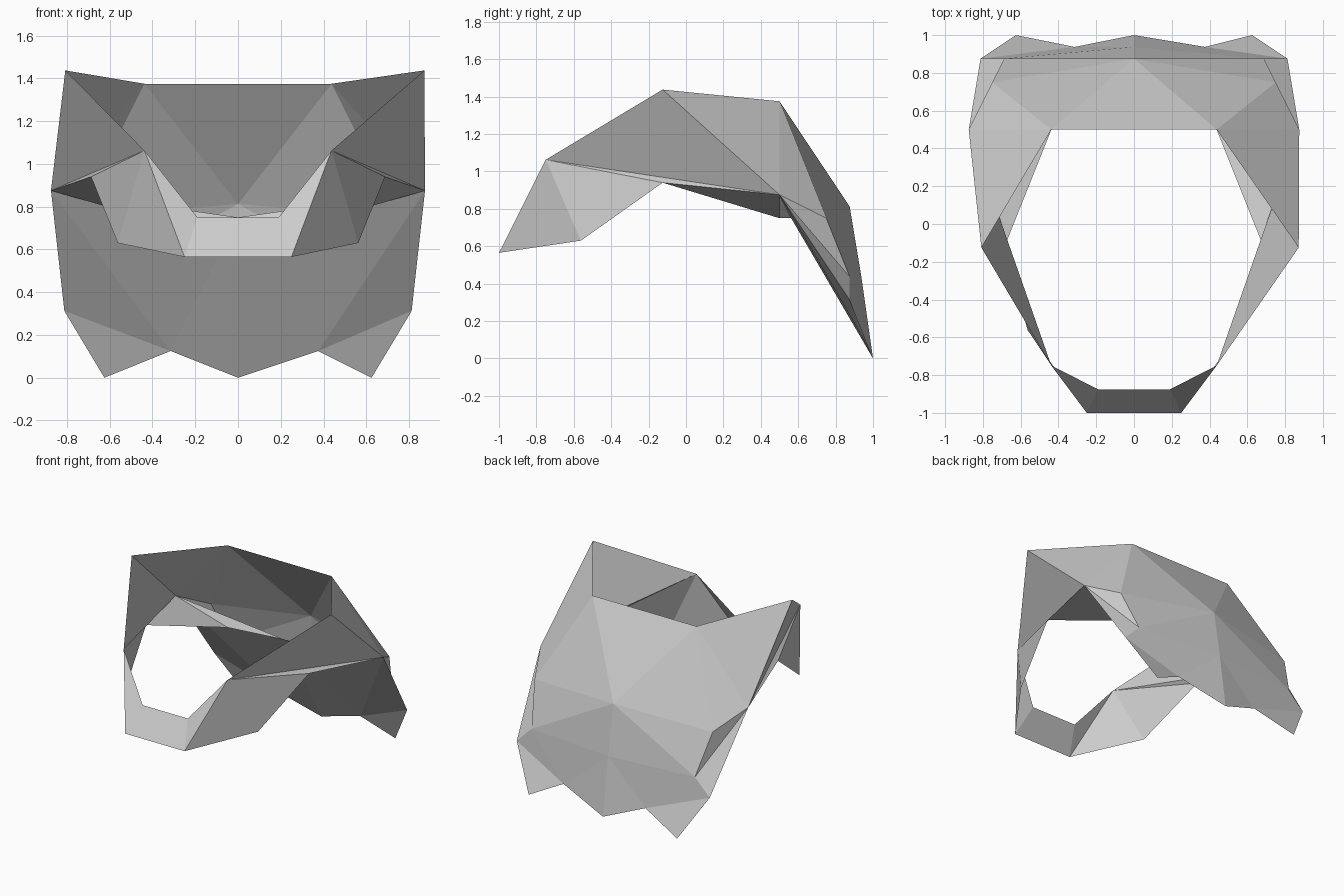
import bpy
import bmesh
from mathutils import Vector

cube = bpy.data.objects.get("Cube")
if cube:
    bpy.data.objects.remove(cube, do_unlink=True)

# One plain grey for the whole shell
GREY = (0.6, 0.6, 0.6, 1.0)
grey = bpy.data.materials.new("plain_grey")
grey.use_nodes = True
grey.diffuse_color = GREY
grey.node_tree.nodes["Principled BSDF"].inputs["Base Color"].default_value = GREY

# Corner points of the left (+x) half
half = {
    "band_low": (0.25, -1, 0.565),
    "band_top": (0.19, -0.875, 0.75),
    "cheek_top": (0.4375, -0.75, 1.0625),
    "cheek_low": (0.5625, -0.5625, 0.63),
    "cheek_back": (0.6875, -0.125, 0.94),
    "peak": (0.84, -0.125, 1.4375),
    "rim": (0.4375, 0.5, 1.375),
    "side": (0.875, 0.5, 0.875),
    "ledge": (0.4375, 0.5, 0.75),
    "shoulder": (0.75, 0.75, 0.75),
    "hip": (0.6875, 0.875, 0.4375),
    "flare": (0.8125, 0.875, 0.3125),
    "tip": (0.625, 1, 0),
    "notch": (0.345, 0.9375, 0.095),
}
# Corner points on the centre line
middle = {
    "spine_top": (0, 0.875, 0.8125),
    "spine_low": (0, 0.9375, 0.4375),
    "spine_tip": (0, 1, 0),
    "lining_top": (0, 0.5625, 0.75),
}
# The two halves differ slightly at the peak and the notch
skew = {
    "peak": Vector((0.032, 0, 0)),
    "notch": Vector((0.03, 0, 0.03)),
}


def corner(name, side):
    if name in middle:
        return Vector(middle[name])
    x, y, z = half[name]
    return Vector((x * side, y, z)) + skew.get(name, Vector())


def build(name, panels, bridges=()):
    """Mirror the panels to both sides; bridges join a pair across the middle."""
    bm = bmesh.new()
    made = {}

    def vert(point, side):
        key = (point, 0 if point in middle else side)
        if key not in made:
            made[key] = bm.verts.new(corner(point, side))
        return made[key]

    for panel in panels:
        for side in (1, -1):
            names = panel.split()[::side]
            bm.faces.new([vert(p, side) for p in names])
    for first, second in bridges:
        loop = [vert(first, 1), vert(first, -1)]
        if second in middle:
            loop.append(vert(second, 1))
        else:
            loop += [vert(second, -1), vert(second, 1)]
        bm.faces.new(loop)
    mesh = bpy.data.meshes.new(name)
    bm.to_mesh(mesh)
    bm.free()
    mesh.materials.append(grey)
    obj = bpy.data.objects.new(name, mesh)
    bpy.context.collection.objects.link(obj)
    return obj


# Band across the front with the cheek pieces
build("front_band", [
    "band_low cheek_top band_top",
    "band_low cheek_low cheek_top",
    "cheek_low cheek_back cheek_top",
], [("band_top", "band_low")])

# Tall side walls
build("side_walls", [
    "cheek_top side peak",
    "cheek_top cheek_back side",
    "peak side rim",
    "rim side shoulder",
    "side hip shoulder",
    "side flare hip",
])

# Faceted back
build("back_panel", [
    "rim shoulder spine_top",
    "shoulder hip spine_top",
    "hip spine_low spine_top",
], [("rim", "spine_top")])

# Pointed hem below the back
build("back_hem", [
    "hip flare notch",
    "flare tip notch",
    "hip notch spine_low",
    "notch spine_tip spine_low",
])

# Inner ledge and lining facing forward
build("inner_ledge", [
    "cheek_back ledge side",
    "ledge lining_top side",
])
build("lining", [
    "side notch flare",
    "side lining_top notch",
    "lining_top spine_tip notch",
])
